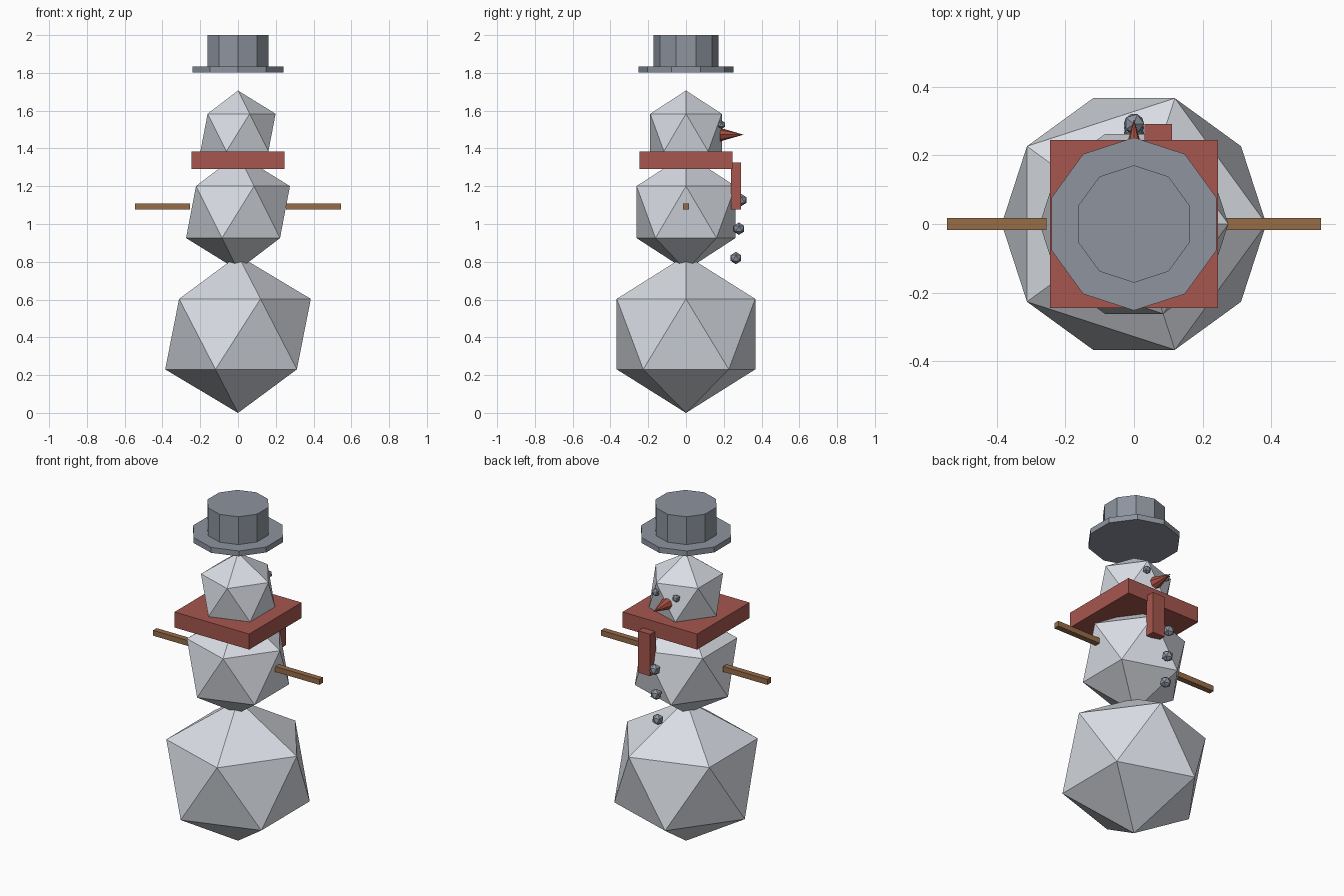
import bpy, math

if "Cube" in bpy.data.objects:
    bpy.data.objects.remove(bpy.data.objects["Cube"])


def material(name, r, g, b):
    """Flat material from 0-255 display values, stored as linear."""
    def lin(c):
        c /= 255
        return c / 12.92 if c <= 0.04045 else ((c + 0.055) / 1.055) ** 2.4
    m = bpy.data.materials.new(name)
    m.diffuse_color = (lin(r), lin(g), lin(b), 1)
    m.use_nodes = True
    m.node_tree.nodes["Principled BSDF"].inputs["Base Color"].default_value = m.diffuse_color
    return m


SNOW = material("snow_white", 217, 221, 228)
COAL = material("slate_grey", 141, 148, 159)
RED = material("scarf_red", 166, 86, 78)
CARROT = material("carrot_red", 168, 80, 66)
WOOD = material("twig_brown", 150, 109, 73)


def finish(name, mat):
    ob = bpy.context.object
    ob.name = name
    ob.data.materials.append(mat)
    return ob


def ball(name, loc, r, mat, squash=1.0):
    bpy.ops.mesh.primitive_ico_sphere_add(subdivisions=1, radius=r, location=loc)
    finish(name, mat).scale.z = squash


def box(name, lo, hi, mat):
    mid = [(a + b) / 2 for a, b in zip(lo, hi)]
    bpy.ops.mesh.primitive_cube_add(size=1, location=mid)
    finish(name, mat).scale = [b - a for a, b in zip(lo, hi)]


def drum(name, r, z0, z1, mat):
    bpy.ops.mesh.primitive_cylinder_add(vertices=10, radius=r, depth=z1 - z0,
                                        location=(0, 0, (z0 + z1) / 2))
    finish(name, mat)


# Three snowballs
ball("lower_body", (0, 0, 0.417), 0.431, SNOW, 0.968)
ball("middle_body", (0, 0, 1.063), 0.3075, SNOW)
ball("head", (0, 0, 1.484), 0.2225, SNOW)

# Hat
drum("hat_brim", 0.252, 1.803, 1.835, COAL)
drum("hat_crown", 0.171, 1.835, 2.0, COAL)

# Scarf wrap and hanging end
box("scarf", (-0.245, -0.245, 1.292), (0.245, 0.245, 1.384), RED)
box("scarf_end", (0.031, 0.237, 1.078), (0.111, 0.291, 1.326), RED)

# Eyes and arms on both sides
for side, s in (("left", -1), ("right", 1)):
    ball(side + "_eye", (s * 0.067, 0.188, 1.526), 0.023, COAL)
    x0, x1 = sorted((s * 0.255, s * 0.545))
    box(side + "_arm", (x0, -0.017, 1.076), (x1, 0.017, 1.108), WOOD)

# Carrot nose pointing along +y
bpy.ops.mesh.primitive_cone_add(vertices=8, radius1=0.036, radius2=0, depth=0.125,
                                location=(0, 0.2425, 1.473),
                                rotation=(-math.pi / 2, 0, 0))
finish("nose", CARROT)

# Buttons down the chest
for i, (y, z) in enumerate(((0.292, 1.127), (0.28, 0.975), (0.264, 0.82))):
    ball("button_%d" % (i + 1), (0, y, z), 0.033, COAL)
